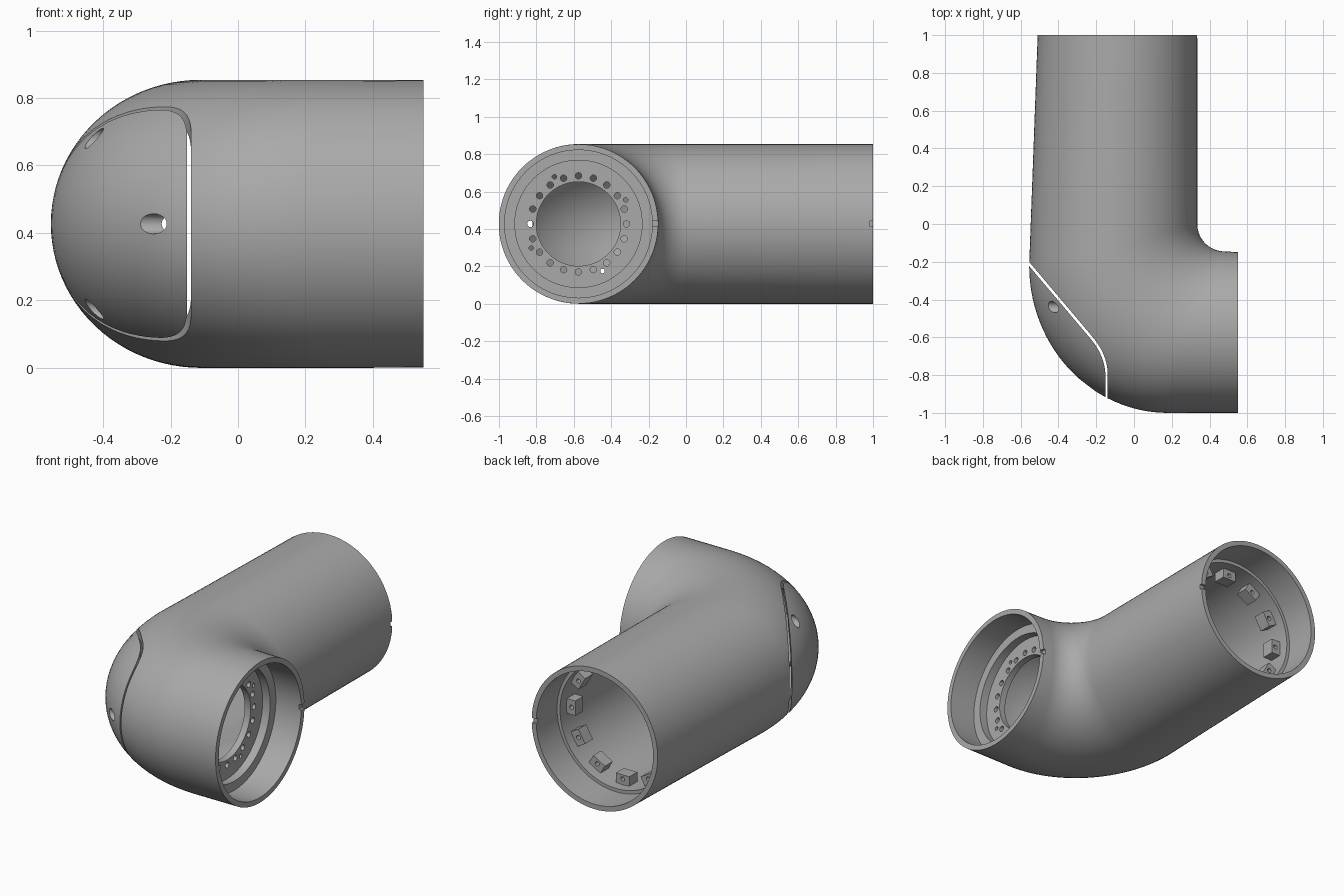
import bpy, bmesh
from math import sin, cos, pi, radians
from mathutils import Matrix, Vector

cube = bpy.data.objects.get("Cube")
if cube:
    bpy.data.objects.remove(cube, do_unlink=True)

SIDES, STEPS = 96, 28
MID_Z, WALL = 0.427, 0.04
MOUTH_Y = -0.575          # centre line of the short front arm

grey = bpy.data.materials.new("plain_grey")
grey.use_nodes = True
COLOUR = (0.4, 0.4, 0.4, 1)
grey.diffuse_color = COLOUR
grey.node_tree.nodes["Principled BSDF"].inputs["Base Color"].default_value = COLOUR


def finish(name, bm):
    bmesh.ops.recalc_face_normals(bm, faces=bm.faces)
    mesh = bpy.data.meshes.new(name)
    bm.to_mesh(mesh)
    bm.free()
    obj = bpy.data.objects.new(name, mesh)
    bpy.context.collection.objects.link(obj)
    mesh.materials.append(grey)
    return obj


def select(obj):
    bpy.ops.object.select_all(action='DESELECT')
    obj.select_set(True)
    bpy.context.view_layer.objects.active = obj


def boolean(obj, cutter, operation='DIFFERENCE'):
    mod = obj.modifiers.new("cut", 'BOOLEAN')
    mod.operation, mod.object, mod.solver = operation, cutter, 'EXACT'
    select(obj)
    bpy.ops.object.modifier_apply(modifier=mod.name)
    bpy.data.objects.remove(cutter, do_unlink=True)


def add_rod(bm, centre, radius, length, axis):
    turn = Vector((0, 0, 1)).rotation_difference(Vector(axis)).to_matrix().to_4x4()
    bmesh.ops.create_cone(bm, cap_ends=True, segments=24, radius1=radius, radius2=radius,
                          depth=length, matrix=Matrix.Translation(centre) @ turn)


def add_box(bm, centre, size, turn=Matrix()):
    bmesh.ops.create_cube(bm, size=1, matrix=Matrix.Translation(centre) @ turn
                          @ Matrix.Diagonal((*size, 1)))


def prism(name, outline):
    bm = bmesh.new()
    face = bm.faces.new([bm.verts.new((x, y, -0.3)) for x, y in outline])
    top = bmesh.ops.extrude_face_region(bm, geom=[face])["geom"]
    bmesh.ops.translate(bm, vec=(0, 0, 1.6),
                        verts=[v for v in top if isinstance(v, bmesh.types.BMVert)])
    return finish(name, bm)


# Each section is an ellipse between an outer-bend and an inner-bend point
def left_x(y):
    return -0.51 - 0.045 * (1 - y) / 1.22


def back_ring(y, inset):
    return (left_x(y) + inset, y), (0.335 - inset, y), MID_Z - inset


def front_ring(x, r):
    return (x, MOUTH_Y - r), (x, MOUTH_Y + r), r


def bend(inset, inner_point):
    rings = []
    for i in range(STEPS + 1):
        t = i / STEPS
        a = t * pi / 2
        outer = (0.18 - (0.735 - inset) * cos(a), -0.22 - (0.78 - inset) * sin(a))
        rings.append((outer, inner_point(t), MID_Z - inset))
    return rings


def fillet(t):
    return 0.48 - 0.145 * cos(t * pi / 2), -0.145 * sin(t * pi / 2)


def inside_corner(t):
    return 0.335 - WALL - 0.005 * t, -0.185 * t


rings = [back_ring(y, 0) for y in (1, 0.7, 0.4, 0.1)]
rings += bend(0, fillet)
rings.append(front_ring(0.55, 0.426))
# stepped front socket with bolt flange
rings += [front_ring(x, r) for x, r in ((0.55, 0.395), (0.38, 0.395), (0.38, 0.34),
                                        (0.33, 0.34), (0.33, 0.225), (0.29, 0.225))]
rings.append(front_ring(0.29, 0.386))
# inner wall and back socket
rings += reversed(bend(WALL, inside_corner))
rings += [back_ring(y, WALL + 0.01) for y in (0.15, 0.5, 0.8)]
rings += [back_ring(y, 0.03) for y in (0.8, 1)]

bm = bmesh.new()
loops = []
for (ox, oy), (ix, iy), h in rings:
    loop = []
    for k in range(SIDES):
        a = 2 * pi * k / SIDES
        f = (1 - cos(a)) / 2
        loop.append(bm.verts.new((ox + (ix - ox) * f, oy + (iy - oy) * f, MID_Z + h * sin(a))))
    loops.append(loop)
for i, low in enumerate(loops):
    high = loops[(i + 1) % len(loops)]
    for k in range(SIDES):
        n = (k + 1) % SIDES
        bm.faces.new((low[k], low[n], high[n], high[k]))
body = finish("elbow_body", bm)
lid = body.copy()
lid.data = body.data.copy()
lid.name = "corner_lid"
bpy.context.collection.objects.link(lid)

# Lid split, leaving a narrow slit
start, control, end = Vector((-0.22, -0.597)), Vector((-0.139, -0.692)), Vector((-0.139, -0.8))
outline = [(-0.75, 0.03)]
for i in range(11):
    t = i / 10
    outline.append(tuple(start * (1 - t) ** 2 + control * 2 * t * (1 - t) + end * t * t))
outline += [(-0.139, -1.2), (-0.75, -1.2)]
boolean(body, prism("body_cutter", outline))
boolean(lid, prism("lid_cutter", [(x - 0.012, y - 0.008) for x, y in outline]), 'INTERSECT')

# Lid screw holes
bm = bmesh.new()
for y, z in ((-0.85, MID_Z), (-0.44, 0.68), (-0.44, 0.174)):
    add_rod(bm, (-0.45, y, z), 0.03, 0.6, (1, 0, 0))
boolean(lid, finish("screw_cutter", bm))

# Flange bolt holes and rim notches
bm = bmesh.new()
for count, first, ring, radius in ((20, 0, 0.257, 0.017), (4, 27, 0.283, 0.012)):
    for i in range(count):
        a = radians(first) + 2 * pi * i / count
        add_rod(bm, (0.31, MOUTH_Y + ring * cos(a), MID_Z + ring * sin(a)), radius, 0.1, (1, 0, 0))
add_box(bm, (0.32, 1, MID_Z), (0.08, 0.03, 0.03))
add_box(bm, (0.55, -0.165, MID_Z), (0.03, 0.08, 0.03))
boolean(body, finish("hole_cutter", bm))

# Mounting blocks round the back socket
blocks, holes = bmesh.new(), bmesh.new()
for i in range(12):
    a = 2 * pi * i / 12
    out = Vector((cos(a), 0, sin(a)))
    centre = Vector((-0.092, 0.7, MID_Z))
    add_box(blocks, centre + out * 0.35, (0.065, 0.075, 0.09), Matrix.Rotation(-a, 4, 'Y'))
    add_rod(holes, centre + out * 0.343, 0.013, 0.2, (0, 1, 0))
mounts = finish("mounting_blocks", blocks)
boolean(mounts, finish("mount_cutter", holes))

for obj in (body, lid, mounts):
    select(obj)
    bpy.ops.object.shade_smooth_by_angle(angle=radians(30))
